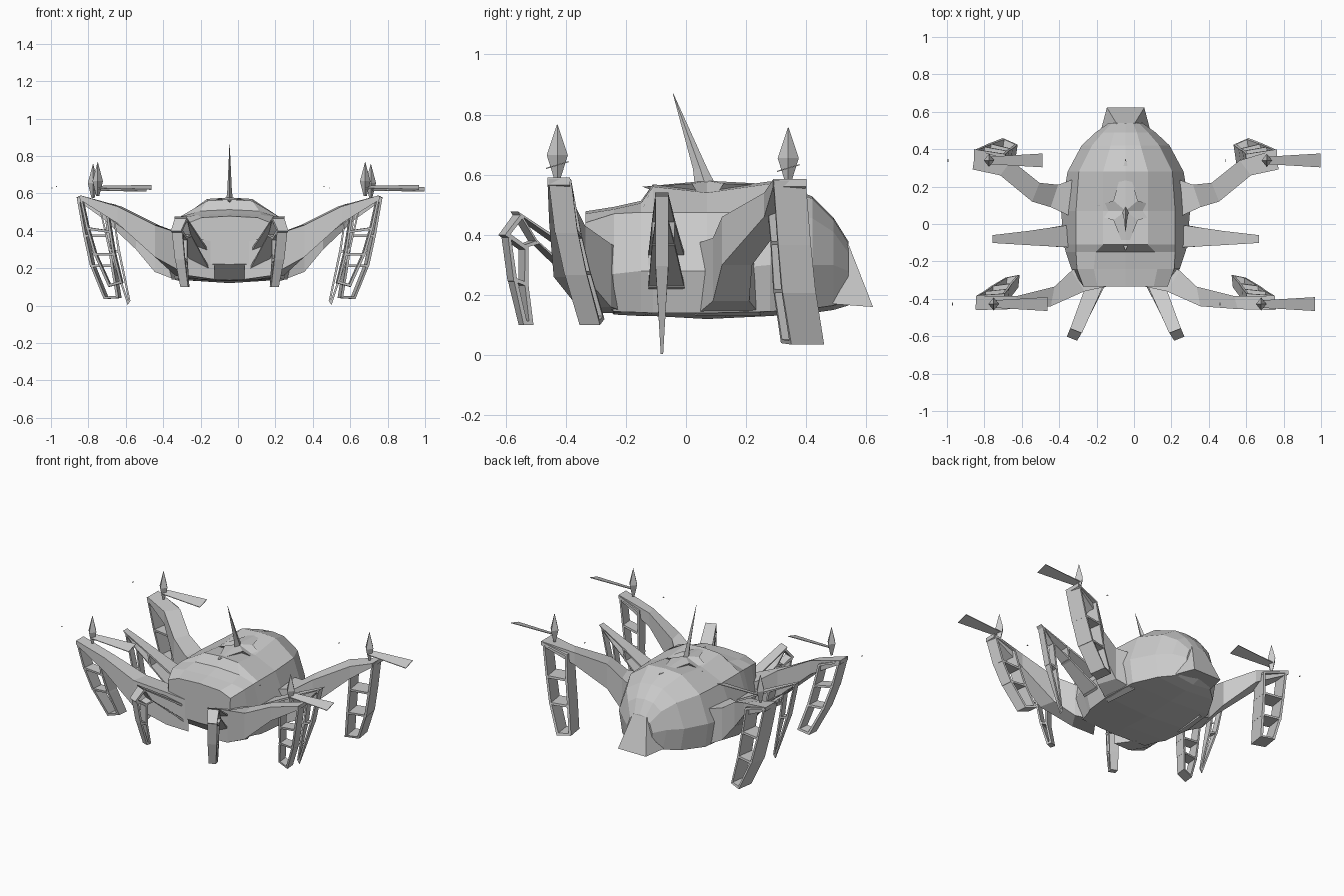
import bpy, bmesh
from mathutils import Vector as V

if "Cube" in bpy.data.objects:
    bpy.data.objects.remove(bpy.data.objects["Cube"])

CX = -0.045  # symmetry plane of the hull


def finish(name, bm):
    bmesh.ops.recalc_face_normals(bm, faces=bm.faces)
    me = bpy.data.meshes.new(name)
    bm.to_mesh(me)
    bm.free()
    bpy.context.collection.objects.link(bpy.data.objects.new(name, me))


def loft(bm, rings, cap=True):
    rows = [[bm.verts.new(p) for p in r] for r in rings]
    n = len(rows[0])
    for a, b in zip(rows, rows[1:]):
        for i in range(n):
            j = (i + 1) % n
            bm.faces.new((a[i], a[j], b[j], b[i]))
    if cap:
        bm.faces.new(rows[0])
        bm.faces.new(rows[-1][::-1])


def ladder(bm, outer, inner, widths, wdir, s, t=0.014):
    """Two flat rails joined by rungs, mirrored by s about the hull plane."""
    fix = lambda p: V((CX + s * p[0], p[1], p[2]))
    P, Q = [fix(p) for p in outer], [fix(p) for p in inner]
    wd = V((s * wdir[0], wdir[1], wdir[2])).normalized()
    for A, B in ((P, Q), (Q, P)):
        rings = []
        for a, b, w in zip(A, B, widths):
            d = (b - a).normalized() * t
            rings.append([a + wd * w, a - wd * w, a - wd * w + d, a + wd * w + d])
        loft(bm, rings)
    for i, (a, b, w) in enumerate(zip(P, Q, widths)):
        k = max(i, 1)
        d = (P[k] - P[k - 1]).normalized() * t
        shift = -d if i == len(P) - 1 else V((0, 0, 0))
        loft(bm, [[p + wd * w + shift, p - wd * w + shift,
                   p - wd * w + d + shift, p + wd * w + d + shift] for p in (a, b)])


# Hull: y, keel z, then (half width, z) for chine, flank, shoulder, roof edge
hull = [
    (-.335, .22, (.15, .225), (.215, .28), (.225, .44), (.15, .47)),
    (-.24, .135, (.24, .145), (.29, .27), (.26, .47), (.17, .485)),
    (-.15, .13, (.27, .142), (.32, .28), (.265, .475), (.16, .505)),
    (-.11, .13, (.29, .14), (.33, .28), (.265, .475), (.12, .56)),
    (.07, .12, (.31, .14), (.345, .28), (.265, .475), (.12, .54)),
    (.28, .13, (.29, .145), (.31, .3), (.25, .475), (.12, .57)),
    (.42, .14, (.21, .155), (.235, .3), (.18, .455), (.08, .52)),
    (.49, .15, (.13, .165), (.16, .3), (.12, .41), (.06, .45)),
    (.54, .165, (.08, .18), (.09, .28), (.07, .34), (.04, .37)),
]
bm = bmesh.new()
rings = []
for y, keel, *half in hull:
    top = half[-1][1] + .008
    rings.append([(CX, y, keel)] + [(CX + x, y, z) for x, z in half] + [(CX, y, top)]
                 + [(CX - x, y, z) for x, z in half[::-1]])
loft(bm, rings)
finish("hull", bm)

# Tail flap
bm = bmesh.new()
loft(bm, [[(CX - .05, .54, .37), (CX + .05, .54, .37), (CX + .07, .46, .36), (CX - .07, .46, .36)],
          [(CX - .10, .622, .16), (CX + .10, .622, .16), (CX + .135, .49, .17), (CX - .135, .49, .17)]])
finish("tail_flap", bm)

# Four-pointed star collar and leaning mast
bm = bmesh.new()
pts = []
for x, y, z in ((.24, .07, .48), (.065, .125, .57), (0, .35, .565), (-.065, .125, .57),
                (-.24, .07, .48), (-.065, .02, .57), (0, -.145, .56), (.065, .02, .57)):
    pts.append(bm.verts.new((CX + x, y, z)))
apex, low = bm.verts.new((CX, .07, .58)), bm.verts.new((CX, .07, .48))
for i in range(8):
    bm.faces.new((pts[i], pts[(i + 1) % 8], apex))
    bm.faces.new((pts[(i + 1) % 8], pts[i], low))
finish("star_collar", bm)

bm = bmesh.new()
loft(bm, [[(CX + r * .5, y, z), (CX, y + r, z), (CX - r * .5, y, z), (CX, y - r, z)]
          for r, y, z in ((.04, .072, .54), (.024, .047, .62), (.001, -.043, .87))])
finish("mast", bm)

# Rotor arms: front edge (x, y), rear edge (x, y), top z, bottom z
arms = {
    "rear_arm": [((.27, .03), (.25, .25), .37, .13), ((.40, .09), (.36, .21), .39, .18),
                 ((.50, .12), (.46, .22), .46, .30), ((.67, .26), (.61, .34), .54, .46),
                 ((.81, .29), (.81, .40), .585, .56)],
    "front_arm": [((.08, -.33), (.18, -.19), .34, .14), ((.22, -.36), (.29, -.25), .37, .16),
                  ((.40, -.44), (.38, -.335), .43, .26), ((.60, -.455), (.58, -.385), .53, .44),
                  ((.80, -.46), (.80, -.385), .59, .565)],
}
for name, st in arms.items():
    for side, s in (("left", -1), ("right", 1)):
        bm = bmesh.new()
        loft(bm, [[(CX + s * a[0], a[1], zt), (CX + s * b[0], b[1], zt),
                   (CX + s * b[0], b[1], zb), (CX + s * a[0], a[1], zb)] for a, b, zt, zb in st])
        finish(f"{side}_{name}", bm)

# Open-frame legs: outer rail, inner rail, half widths, width direction
legs = {
    "rear_leg": ([(.81, .345, .58), (.775, .36, .38), (.74, .375, .22), (.665, .405, .035)],
                 [(.65, .32, .53), (.635, .335, .38), (.615, .345, .22), (.585, .37, .04)],
                 (.054, .055, .056, .055), (-.15, 1, 0)),
    "front_leg": ([(.80, -.42, .585), (.765, -.40, .42), (.725, -.37, .28), (.645, -.32, .1)],
                  [(.65, -.41, .53), (.63, -.385, .40), (.61, -.355, .28), (.57, -.305, .12)],
                  (.038, .038, .037, .034), (-.1, 1, 0)),
    "middle_leg": ([(.30, -.065, .34), (.52, -.075, .45), (.70, -.08, .535), (.65, -.08, .31), (.545, -.08, .003)],
                   [(.32, -.065, .22), (.50, -.075, .36), (.61, -.08, .44), (.585, -.08, .29), (.53, -.08, .025)],
                   (.06, .038, .022, .022, .004), (0, 1, 0)),
    "walking_leg": ([(.15, -.29, .29), (.26, -.56, .47), (.283, -.605, .41), (.268, -.585, .26), (.243, -.548, .1)],
                    [(.15, -.31, .19), (.235, -.50, .37), (.25, -.535, .36), (.25, -.535, .24), (.235, -.515, .1)],
                    (.045, .034, .03, .028, .022), (1, .4, 0)),
}
for name, (o, i, w, wd) in legs.items():
    for side, s in (("left", -1), ("right", 1)):
        bm = bmesh.new()
        ladder(bm, o, i, w, wd, s)
        finish(f"{side}_{name}", bm)

# Rotors: kite-shaped hub, one wide blade to the right, a sliver blade tip to the left
for n, (x, y, z) in enumerate(((-.775, .34, .585), (.71, .34, .585), (-.75, -.428, .595), (.68, -.428, .595))):
    bm = bmesh.new()
    loft(bm, [[(x + r * .8, y, z + h), (x, y + r, z + h), (x - r * .8, y, z + h), (x, y - r, z + h)]
              for r, h in ((.01, -.01), (.035, .07), (.001, .172))])
    finish(f"rotor_hub_{n + 1}", bm)
    bm = bmesh.new()
    loft(bm, [[(x + dx, y - w, z + .035 - w * .3), (x + dx, y + w, z + .035 + w * .3),
               (x + dx, y + w, z + .039 + w * .3), (x + dx, y - w, z + .039 - w * .3)]
              for dx, w in ((.0, .02), (.287, .037))])
    finish(f"rotor_blade_{n + 1}", bm)
    bm = bmesh.new()
    loft(bm, [[(x + dx, y - .008, z + .04), (x + dx, y + .008, z + .04), (x + dx, y, z + .045)]
              for dx in (-.222, -.217)])
    finish(f"rotor_blade_tip_{n + 1}", bm)
